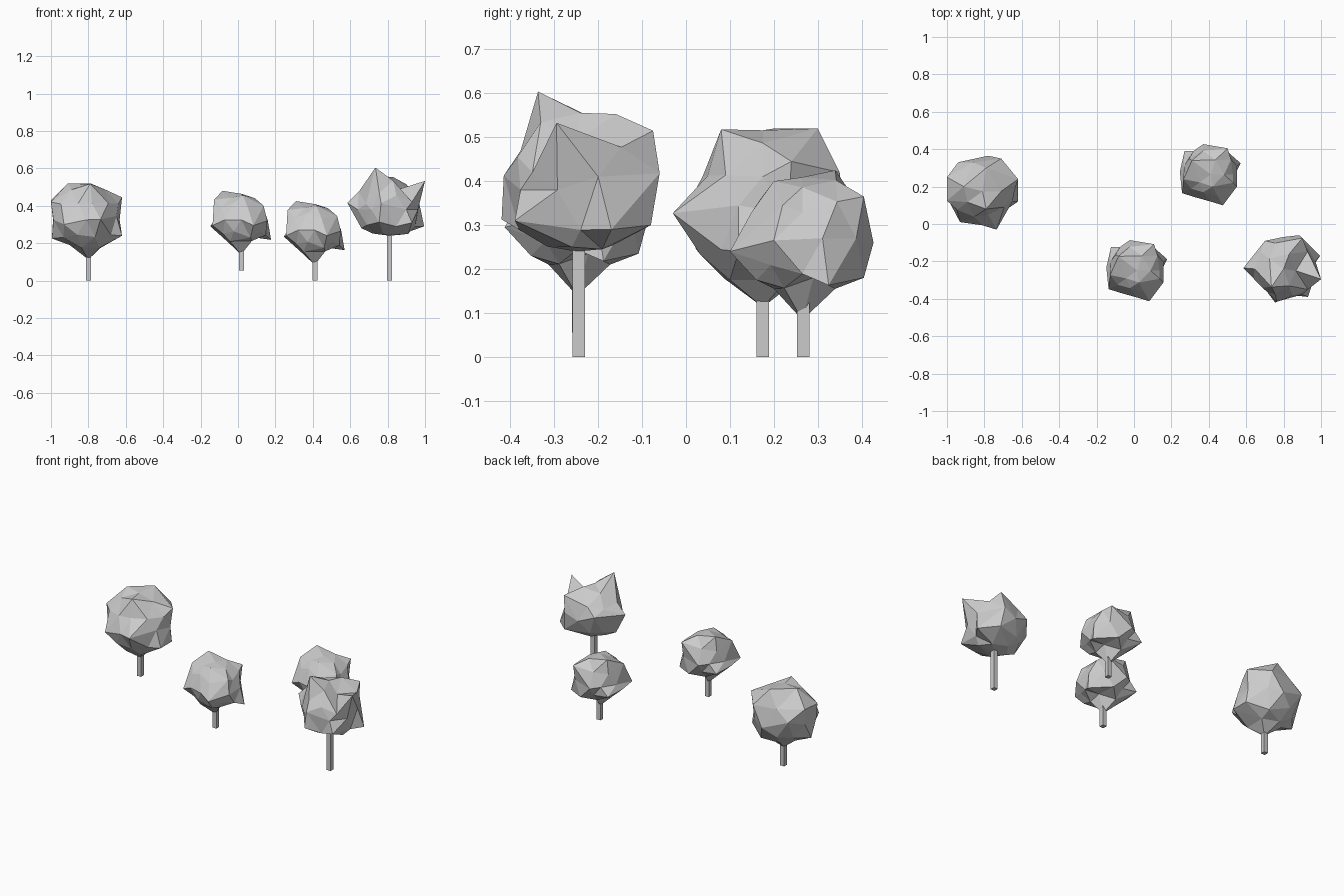
import bpy, bmesh
from mathutils import Vector

if "Cube" in bpy.data.objects:
    bpy.data.objects.remove(bpy.data.objects["Cube"])


def make_object(name, bm):
    mesh = bpy.data.meshes.new(name)
    bm.to_mesh(mesh)
    bm.free()
    obj = bpy.data.objects.new(name, mesh)
    bpy.context.collection.objects.link(obj)
    return obj


def crown(name, center, peaks, shrink=0.86):
    """Faceted ball whose nearest vertices are pulled out to the given peaks."""
    c = Vector(center)
    rel = [Vector(p) - c for p in peaks]
    bm = bmesh.new()
    bmesh.ops.create_icosphere(bm, subdivisions=2, radius=1)
    free = list(bm.verts)
    dirs = {v: v.co.normalized() for v in bm.verts}
    pairs = sorted(((dirs[v].dot(p.normalized()), i, v.index, v)
                    for i, p in enumerate(rel) for v in free),
                   key=lambda t: -t[0])
    used, done = set(), set()
    for _, i, _, v in pairs:
        if i not in done and v not in used:
            v.co = c + rel[i]
            done.add(i)
            used.add(v)
    # remaining vertices form the hollows between the peaks
    for v in free:
        if v not in used:
            w = [1 / ((dirs[v] - p.normalized()).length + 0.05) ** 3 for p in rel]
            r = sum(a * p.length for a, p in zip(w, rel)) / sum(w)
            v.co = c + dirs[v] * r * shrink
    # crease each quad inwards where the neighbouring faces fold
    bmesh.ops.recalc_face_normals(bm, faces=bm.faces)
    return make_object(name, bm)


def trunk(name, x, y, z0, z1):
    bm = bmesh.new()
    bmesh.ops.create_cube(bm, size=1)
    for v in bm.verts:
        v.co = (x + v.co.x * 0.027, y + v.co.y * 0.028,
                z0 + (v.co.z + 0.5) * (z1 - z0))
    return make_object(name, bm)


# left tree: broad flat-topped crown
crown("left_tree_crown", (-0.81, 0.175, 0.325), [
    (-.91, .20, .52), (-.79, .30, .52), (-.79, .08, .518),
    (-1.0, .25, .43), (-1.0, .125, .42), (-.995, .18, .225),
    (-.735, -.03, .327), (-.78, .05, .413), (-.62, .24, .445),
    (-.62, .12, .24), (-.71, .35, .42), (-.78, .365, .30),
    (-.94, .33, .36), (-.80, .175, .113), (-.74, .10, .175),
    (-.90, .20, .19), (-.65, .12, .345), (-.62, .23, .24),
    (-.93, .01, .30), (-.73, .30, .20)], 0.88)
trunk("left_tree_trunk", -.80, .175, 0, .2)

# two matching small trees, the front one raised a little
small = [
    (.31, .34, .425), (.50, .405, .365), (.42, .20, .40),
    (.37, .427, .26), (.57, .325, .163), (.257, .165, .24),
    (.475, .10, .24), (.53, .22, .345), (.55, .20, .265),
    (.265, .24, .377), (.27, .39, .22), (.41, .265, .084),
    (.35, .20, .155), (.46, .29, .18), (.37, .17, .36),
    (.245, .28, .235), (.45, .405, .18), (.46, .16, .175),
    (.38, .34, .155)]
for label, off in (("back", (0, 0, 0)), ("front", (-.393, -.513, .055))):
    o = Vector(off)
    crown(label + "_small_tree_crown", Vector((.41, .265, .27)) + o,
          [Vector(p) + o for p in small])
    trunk(label + "_small_tree_trunk", .411 + o.x, .267 + o.y, o.z, o.z + .17)

# right tree: tall trunk, crown with two pointed tips
crown("right_tree_crown", (0.80, -0.24, 0.38), [
    (.735, -.337, .604), (.83, -.16, .553), (1.0, -.295, .533),
    (.585, -.235, .415), (.90, -.075, .515), (.885, -.06, .418),
    (.995, -.17, .29), (.90, -.08, .30), (.93, -.39, .31),
    (.755, -.42, .313), (.765, -.415, .413), (.70, -.09, .42),
    (.66, -.25, .28), (.685, -.34, .41), (.91, -.26, .25),
    (.81, -.25, .24), (.93, -.35, .42), (.865, -.25, .49),
    (.97, -.20, .41), (.75, -.12, .30)], 0.88)
trunk("right_tree_trunk", .81, -.244, 0, .27)
